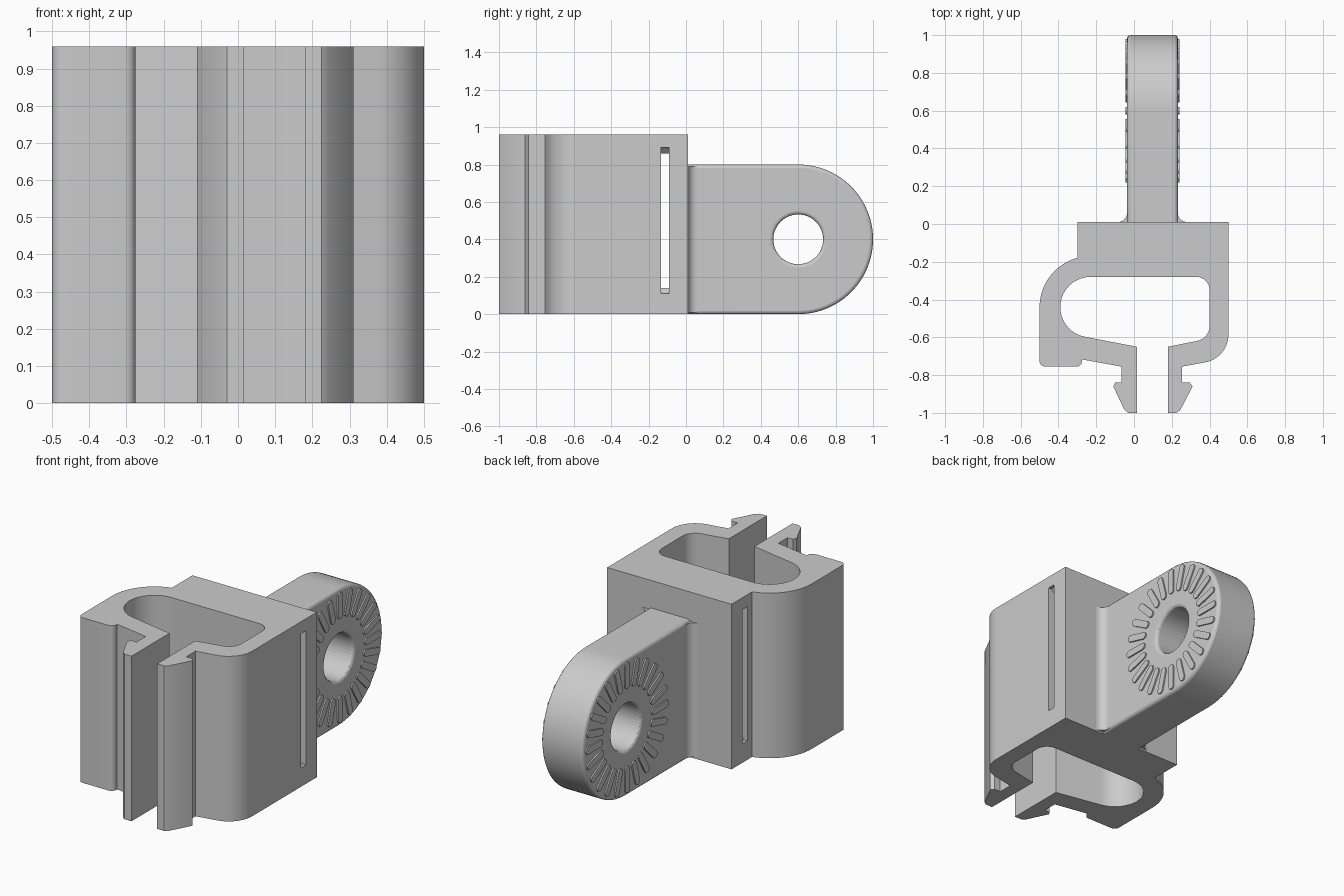
import bpy, bmesh, math
from mathutils import Matrix, Vector

if "Cube" in bpy.data.objects:
    bpy.data.objects.remove(bpy.data.objects["Cube"])

grey = bpy.data.materials.new("light grey plastic")
grey.use_nodes = True
colour = (0.6, 0.6, 0.6, 1)
grey.diffuse_color = colour
grey.node_tree.nodes["Principled BSDF"].inputs["Base Color"].default_value = colour

HEIGHT = 0.96
LUG_X, LUG_HALF, LUG_R = 0.0975, 0.1345, 0.4
EYE = Vector((LUG_X, 0.6, LUG_R))
# Maps local x, y, z onto world y, z, x
SIDEWAYS = Matrix(((0, 0, 1, 0), (1, 0, 0, 0), (0, 1, 0, 0), (0, 0, 0, 1)))


def arc(cx, cy, r, start, end, steps=14):
    angles = [math.radians(start + (end - start) * i / steps) for i in range(steps + 1)]
    return [(cx + r * math.cos(a), cy + r * math.sin(a)) for a in angles]


def add_prism(bm, outline, low, high, matrix=Matrix()):
    rings = [[bm.verts.new(matrix @ Vector((x, y, z))) for x, y in outline]
             for z in (low, high)]
    bm.faces.new(rings[0])
    bm.faces.new(rings[1])
    n = len(outline)
    for i in range(n):
        j = (i + 1) % n
        bm.faces.new((rings[0][i], rings[0][j], rings[1][j], rings[1][i]))


def make_object(name, bm):
    bmesh.ops.recalc_face_normals(bm, faces=bm.faces)
    mesh = bpy.data.meshes.new(name)
    bm.to_mesh(mesh)
    bm.free()
    mesh.materials.append(grey)
    obj = bpy.data.objects.new(name, mesh)
    bpy.context.collection.objects.link(obj)
    return obj


def prism(name, outline, low, high, matrix=Matrix()):
    bm = bmesh.new()
    add_prism(bm, outline, low, high, matrix)
    return make_object(name, bm)


def cut(obj, cutter):
    mod = obj.modifiers.new(cutter.name, "BOOLEAN")
    mod.operation, mod.object, mod.solver = "DIFFERENCE", cutter, "EXACT"
    cutter.hide_render = True
    cutter.hide_set(True)


def smooth(obj):
    bpy.ops.object.select_all(action="DESELECT")
    obj.select_set(True)
    bpy.context.view_layer.objects.active = obj
    bpy.ops.object.shade_smooth_by_angle(angle=math.radians(28))


# Open rail clip with two snap hooks at the front
outline = [(-0.3, 0.01), (0.5, 0.01)]
outline += arc(0.35, -0.585, 0.15, 0, -80)
outline += [(0.255, -0.755), (0.255, -0.84), (0.295, -0.84), (0.31, -0.86)]
outline += [(0.245, -0.985), (0.225, -1), (0.18, -1), (0.18, -0.65)]
outline += arc(0.32, -0.54, 0.08, -80, 0)
outline += arc(0.33, -0.35, 0.07, 0, 90)
outline += arc(-0.23, -0.44, 0.16, 90, 260, 24)
outline += [(0.015, -0.65), (0.015, -1), (-0.03, -1), (-0.05, -0.985)]
outline += [(-0.11, -0.86), (-0.1, -0.84), (-0.065, -0.84), (-0.065, -0.755), (-0.275, -0.717)]
outline += arc(-0.305, -0.725, 0.03, 0, -90, 6)
outline += arc(-0.47, -0.725, 0.03, -90, -180, 6)
outline += arc(-0.23, -0.44, 0.27, 180, 105)
clip = prism("rail_clip", outline, 0, HEIGHT)

# Tie slot through the back wall, flared at both mouths
flare = [(-0.6, 0.11), (-0.28, 0.11), (-0.25, 0.14), (0.45, 0.14), (0.48, 0.11), (0.6, 0.11)]
flare += [(x, 1 - z) for x, z in reversed(flare)]
stand_up = Matrix.Rotation(math.radians(90), 4, "X")
cut(clip, prism("tie_slot_cutter", flare, 0.09, 0.135, stand_up))
smooth(clip)

# Rounded hinge lug with a softened rim and eye
lug_outline = [(-0.03, 0)] + arc(EYE.y, EYE.z, LUG_R, -90, 90, 48) + [(-0.03, 2 * LUG_R)]
lug = prism("hinge_lug", lug_outline, LUG_X - LUG_HALF, LUG_X + LUG_HALF, SIDEWAYS)
cut(lug, prism("eye_cutter", arc(EYE.y, EYE.z, 0.133, 0, 352.5, 47), -1, 1, SIDEWAYS))
bevel = lug.modifiers.new("soft_edges", "BEVEL")
bevel.width, bevel.segments = 0.018, 3
bevel.limit_method, bevel.angle_limit = "ANGLE", math.radians(40)
smooth(lug)

# Concave fillets where the lug meets the clip
bm = bmesh.new()
for side in (-1, 1):
    curve = arc(LUG_HALF + 0.05, 0.06, 0.05, 180, 270, 8)
    corner = [(LUG_HALF - 0.03, 0.0), (LUG_HALF - 0.03, 0.06)]
    points = corner + curve + [(LUG_HALF + 0.05, 0.0)]
    add_prism(bm, [(LUG_X + side * x, y) for x, y in points], 0.01, 2 * LUG_R - 0.01)
smooth(make_object("lug_fillets", bm))

# Ring of raised grip ribs on both faces of the lug
rib = arc(0.36, 0, 0.02, -90, 90, 6) + arc(0.245, 0, 0.02, 90, 270, 6)
bm = bmesh.new()
for side in (-1, 1):
    for i in range(24):
        turn = Matrix.Rotation(math.radians(15 * i), 4, "X")
        place = Matrix.Translation(EYE) @ turn @ SIDEWAYS
        add_prism(bm, rib, side * (LUG_HALF - 0.01), side * (LUG_HALF + 0.008), place)
smooth(make_object("grip_ribs", bm))
